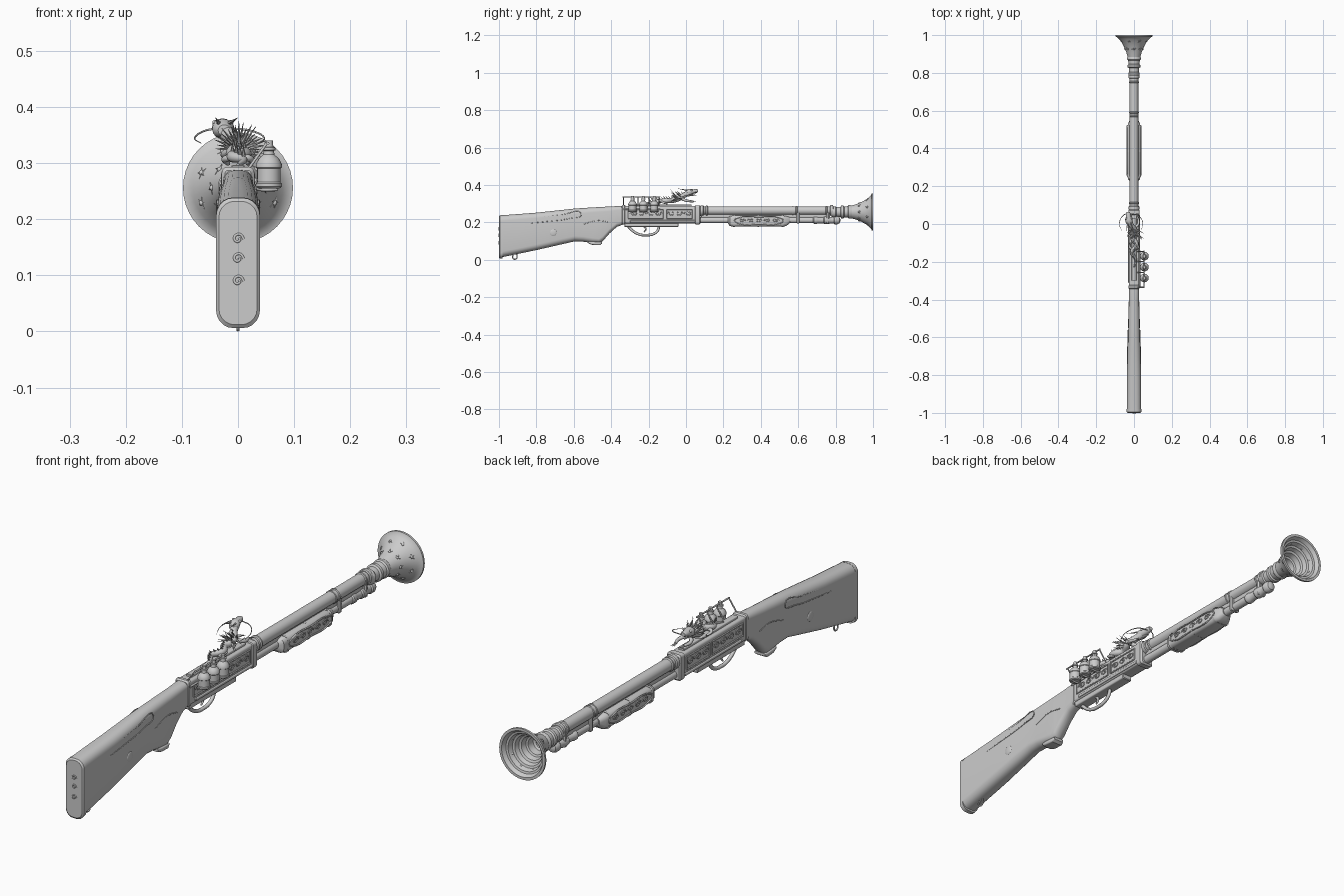
import bpy, bmesh, math, random
from mathutils import Vector

if "Cube" in bpy.data.objects:
    bpy.data.objects.remove(bpy.data.objects["Cube"])
random.seed(4)


def finish(name, bm, angle=35):
    bmesh.ops.recalc_face_normals(bm, faces=bm.faces)
    me = bpy.data.meshes.new(name)
    bm.to_mesh(me)
    bm.free()
    ob = bpy.data.objects.new(name, me)
    bpy.context.collection.objects.link(ob)
    bpy.ops.object.select_all(action='DESELECT')
    ob.select_set(True)
    bpy.context.view_layer.objects.active = ob
    bpy.ops.object.shade_smooth_by_angle(angle=math.radians(angle))
    return ob


def skin(name, rings, caps=True):
    """Bridge equal-length rings of points into one surface."""
    bm = bmesh.new()
    vs = [[bm.verts.new(p) for p in r] for r in rings]
    n = len(rings[0])
    for a, b in zip(vs, vs[1:]):
        for i in range(n):
            bm.faces.new((a[i], a[(i + 1) % n], b[(i + 1) % n], b[i]))
    if caps:
        bm.faces.new(vs[0])
        bm.faces.new(vs[-1])
    return finish(name, bm)


def lathe(name, prof, x=0, c=0, axis='Y', n=32):
    """prof = (position, radius); axis Y is centred on x, z=c; axis Z on x, y=c."""
    rings = []
    for t, r in prof:
        ring = []
        for i in range(n):
            a = math.tau * i / n
            u, v = x + r * math.cos(a), c + r * math.sin(a)
            ring.append((u, t, v) if axis == 'Y' else (u, v, t))
        rings.append(ring)
    return skin(name, rings)


def loft(name, secs, seg=6):
    """Rounded-rectangle sections (y, top, bottom, half width, corner radius)."""
    rings = []
    for y, zt, zb, w, r in secs:
        ring = []
        for k, (sx, z) in enumerate(((1, zt - r), (-1, zt - r), (-1, zb + r), (1, zb + r))):
            for j in range(seg):
                a = math.pi / 2 * (k + j / (seg - 1))
                ring.append((sx * (w - r) + r * math.cos(a), y, z + r * math.sin(a)))
        rings.append(ring)
    return skin(name, rings)


def box(name, y0, y1, z0, z1, w, r=.004):
    e = r * .6
    return loft(name, [(y0, z1 - e, z0 + e, w - e, r * .5), (y0 + e, z1, z0, w, r),
                       (y1 - e, z1, z0, w, r), (y1, z1 - e, z0 + e, w - e, r * .5)], 4)


def tube(name, pts, rad, radii=None, cyclic=False, res=2):
    cu = bpy.data.curves.new(name, 'CURVE')
    cu.dimensions = '3D'
    cu.bevel_depth, cu.bevel_resolution, cu.resolution_u = rad, res, 5
    sp = cu.splines.new('BEZIER')
    sp.bezier_points.add(len(pts) - 1)
    for i, (b, p) in enumerate(zip(sp.bezier_points, pts)):
        b.co = p
        b.handle_left_type = b.handle_right_type = 'AUTO'
        b.radius = radii[i] if radii else 1
    sp.use_cyclic_u, cu.use_fill_caps = cyclic, True
    ob = bpy.data.objects.new(name, cu)
    bpy.context.collection.objects.link(ob)
    bpy.ops.object.select_all(action='DESELECT')
    ob.select_set(True)
    bpy.context.view_layer.objects.active = ob
    bpy.ops.object.convert(target='MESH')
    return ob


def spike(name, a, b, r, n=6):
    a, b = Vector(a), Vector(b)
    d = b - a
    bm = bmesh.new()
    bmesh.ops.create_cone(bm, cap_ends=True, segments=n, radius1=r, radius2=r * .08, depth=d.length)
    bm.transform(d.to_track_quat('Z', 'Y').to_matrix().to_4x4())
    bmesh.ops.translate(bm, verts=bm.verts, vec=(a + b) / 2)
    return finish(name, bm)


def ball(name, c, s):
    bm = bmesh.new()
    bmesh.ops.create_uvsphere(bm, u_segments=14, v_segments=8, radius=1)
    bmesh.ops.scale(bm, verts=bm.verts, vec=s)
    bmesh.ops.translate(bm, verts=bm.verts, vec=c)
    return finish(name, bm, 60)


def scroll(name, x, y, z, size, flip=1):
    """Carved spiral on a plane x = const."""
    pts = [(x, y + flip * size * (1 - i / 11) * math.cos(i * .9), z + size * .6 * (1 - i / 11) * math.sin(i * .9))
           for i in range(10)]
    tube(name, pts, .0025, res=1)


# Stock with pistol grip, butt plate and inlays
loft('stock', [(-.985, .238, .014, .038, .03), (-.8, .252, .052, .037, .03), (-.66, .267, .084, .034, .03),
               (-.594, .274, .099, .031, .029), (-.55, .277, .097, .03, .028), (-.50, .280, .090, .029, .027),
               (-.465, .282, .087, .028, .026), (-.445, .283, .100, .028, .026), (-.41, .285, .140, .027, .025),
               (-.37, .287, .176, .027, .022), (-.325, .288, .193, .026, .018)])
loft('butt_plate', [(-1, .232, .012, .034, .028), (-.995, .238, .006, .039, .031), (-.98, .239, .008, .039, .031)])
loft('grip_cap', [(-.52, .100, .086, .022, .006), (-.50, .098, .080, .026, .006), (-.462, .096, .078, .026, .006),
                  (-.45, .096, .086, .022, .004)])
for z in (.165, .13, .09):
    tube('butt_ornament', [(.010 * (1 - i / 9) * math.cos(i), -1, z + .010 * (1 - i / 9) * math.sin(i))
                           for i in range(8)], .0025, res=1)
for s in (-1, 1):
    ball('stock_medallion', (s * .034, -.71, .145), (.004, .019, .019))
    tube('stock_inlay', [(s * .036, -.84, .195), (s * .0355, -.74, .205), (s * .033, -.62, .222),
                         (s * .031, -.56, .245), (s * .032, -.66, .242), (s * .034, -.76, .23)], .002, res=1)
    tube('grip_inlay', [(s * .029, -.55, .19), (s * .028, -.47, .21), (s * .027, -.41, .2)], .002, res=1)
tube('rear_sling_swivel', [(0, -.925, .03), (0, -.925, .008), (0, -.915, .003), (0, -.905, .008), (0, -.905, .03)], .003)

# Receiver, bottom plate, carved side frames
box('receiver', -.335, .072, .195, .288, .027, .008)
box('receiver_front_band', .045, .078, .19, .291, .030, .01)
box('receiver_rear_band', -.345, -.322, .19, .293, .029, .01)
box('bottom_plate', -.33, -.04, .176, .197, .022, .005)
box('receiver_lower_rail', -.3, .05, .2, .212, .031, .004)
box('top_rail', -.30, .03, .285, .297, .012, .003)
for s in (-1, 1):
    x = s * .0275
    for a, b in ((-.31, -.12), (-.105, .035)):
        bar = [(x, a, .222), (x, a, .27), (x, b, .27), (x, b, .222)]
        for p, q in zip(bar, bar[1:] + bar[:1]):
            tube('panel_frame', [p, q], .003, res=1)
    for i, y in enumerate((-.28, -.235, -.19, -.145, -.08, -.035, .01)):
        scroll('panel_scroll', x, y, .246, .022, 1 if i % 2 else -1)

# Trigger and guard
tube('trigger_guard', [(0, -.31, .18), (0, -.285, .155), (0, -.25, .136), (0, -.215, .132), (0, -.175, .138),
                       (0, -.15, .158), (0, -.145, .18)], .007)
tube('trigger', [(0, -.225, .18), (0, -.215, .165), (0, -.225, .148)], .005, [1.2, 1, .6])

# Barrel with collars, flared muzzle with stepped bore
zb = .263
lathe('barrel', [(.06, .023), (.80, .0225)], 0, zb)
for y, w, r in ((.075, .02, .028), (.105, .012, .027), (.565, .012, .025), (.585, .012, .0255), (.745, .012, .026),
                (.77, .018, .029)):
    lathe('barrel_collar', [(y, r - .004), (y + .003, r), (y + w - .003, r), (y + w, r - .004)], 0, zb)
zm = .256
lathe('flared_muzzle', [(.775, .024), (.79, .030), (.80, .030), (.805, .026), (.825, .027), (.83, .034), (.842, .034),
                        (.847, .029), (.865, .031), (.87, .036), (.88, .036), (.885, .034), (.91, .041), (.935, .051),
                        (.96, .065), (.98, .080), (.99, .091), (.992, .098), (1.0, .098), (1.0, .088), (.985, .080),
                        (.983, .072), (.965, .066), (.962, .058), (.945, .053), (.941, .045), (.92, .04),
                        (.917, .033), (.89, .03), (.885, .022), (.83, .02)], 0, zm, n=40)
for row, (y, r) in enumerate(((.925, .046), (.968, .070))):
    for i in range(8):
        a = math.tau * (i + row / 2) / 8
        d, t = Vector((math.cos(a), 0, math.sin(a))), Vector((-math.sin(a), 0, math.cos(a)))
        c = d * r + Vector((0, y, zm))
        ball('muzzle_flower', c, (.005, .005, .005))
        for k in range(5):
            p = math.tau * k / 5
            out = t * math.cos(p) + (d * .6 + Vector((0, .8, 0))) * math.sin(p)
            spike('muzzle_petal', c, c + out * .012, .0035, 5)

# Magazine tube, clamps and pump grip
zt = .212
lathe('magazine_tube', [(.06, .016), (.68, .016), (.685, .020), (.70, .020), (.705, .017), (.735, .017), (.74, .021),
                        (.765, .021), (.77, .018), (.79, .018), (.795, .022), (.81, .022), (.82, .017), (.825, .006)],
      0, zt, n=24)
box('barrel_rib', .08, .77, .225, .245, .009, .003)
for y in (.59, .75):
    box('barrel_clamp', y, y + .018, .194, .27, .02, .008)
loft('pump_grip', [(.225, .227, .192, .018, .015), (.235, .234, .180, .031, .017), (.26, .238, .177, .036, .018),
                   (.51, .238, .177, .036, .018), (.535, .234, .180, .031, .017), (.555, .228, .196, .020, .015)])
for s in (-1, 1):
    x = s * .0365
    tube('pump_panel_frame', [(x, .26, .21), (x, .28, .225), (x, .39, .229), (x, .50, .225), (x, .52, .21), (x, .50, .194),
                              (x, .39, .190), (x, .28, .194)], .003, cyclic=True, res=1)
    for i in range(5):
        scroll('pump_scroll', x, .30 + i * .045, .21, .018, (-1) ** i)
for y in (.25, .38, .51):
    box('pump_band', y, y + .012, .175, .24, .038, .018)

# Rack of three flasks on the right-hand side
for y in (-.286, -.228, -.17):
    lathe('flask', [(.255, .019), (.258, .023), (.264, .023), (.266, .021), (.29, .021), (.292, .023), (.298, .023),
                    (.308, .018), (.315, .010), (.322, .009), (.323, .012), (.328, .012), (.329, .008), (.34, .007)],
          .055, y, 'Z', 20)
    tube('flask_bracket', [(.025, y, .26), (.04, y, .254), (.07, y, .254)], .004)
for y in (-.335, -.257, -.199, -.145):
    tube('rack_strut', [(.008, y, .275), (.053, y, .338)], .0028, res=1)
tube('rack_rod', [(.053, -.34, .335), (.053, -.14, .335)], .003)
tube('rack_rail', [(.03, -.335, .27), (.03, -.14, .27)], .004)

# Winding serpent on the top rail
path = [(0, -.23, .297), (.010, -.19, .306), (-.010, -.15, .312), (.012, -.11, .316), (-.008, -.07, .318),
        (.004, -.035, .33), (-.015, -.005, .348), (-.024, .02, .358)]
tube('serpent_body', path, .014, [.2, .5, .75, .9, 1, 1, 1, 1.05], res=4)
loft_head = [(-.005, .011, .010), (.01, .020, .018), (.025, .019, .017), (.04, .013, .012), (.055, .013, .011), (.063, .009, .007)]
skin('serpent_head', [[(-.025 - y * .1 + w * math.cos(math.tau * i / 16), y, .359 + y * .15 + h * math.sin(math.tau * i / 16))
                       for i in range(16)] for y, w, h in loft_head])
spike('serpent_jaw', (-.025, .012, .348), (-.03, .055, .345), .009, 10)
for s in (-1, 1):
    ball('serpent_eye', (-.027 + s * .014, .03, .372), (.005, .006, .005))
    spike('serpent_horn', (-.025 + s * .009, .008, .371), (-.02 + s * .02, -.045, .381), .004)
    tube('serpent_whisker', [(-.03 + s * .008, .055, .362), (-.018 + s * .04, .045, .358), (-.015 + s * .062, .005, .345),
                             (-.015 + s * .05, -.04, .335)], .0018, [1.2, 1, .8, .3], res=1)
    tube('serpent_foreleg', [(s * .005, -.02, .325), (s * .024, .005, .316), (s * .018, .04, .312)], .007, [1.2, 1, .7])
    tube('serpent_hindleg', [(0, -.13, .31), (s * .022, -.125, .308), (s * .018, -.10, .299)], .006, [1.2, 1, .7])
    for k in (-1, 0, 1):
        spike('serpent_claw', (s * .018, .036, .312), (s * .018 + k * .008, .06, .308), .003, 5)

# Radiating mane and back spines
for i in range(22):
    a = math.radians(-20 + i * 9.5)
    r = random.uniform(.034, .052)
    y = random.uniform(-.055, -.015)
    spike('mane_spike', (.002 + .008 * math.cos(a), y, .325 + .008 * math.sin(a)),
          (.005 + r * math.cos(a), y - .03, .325 + r * math.sin(a)), .0042, 5)
for p, q in zip(path[1:6], path[2:7]):
    for f in (0, .33, .66):
        c = Vector(p).lerp(Vector(q), f)
        spike('back_spine', c + Vector((0, 0, .008)), c + Vector((0, -.012, .024)), .004, 5)
